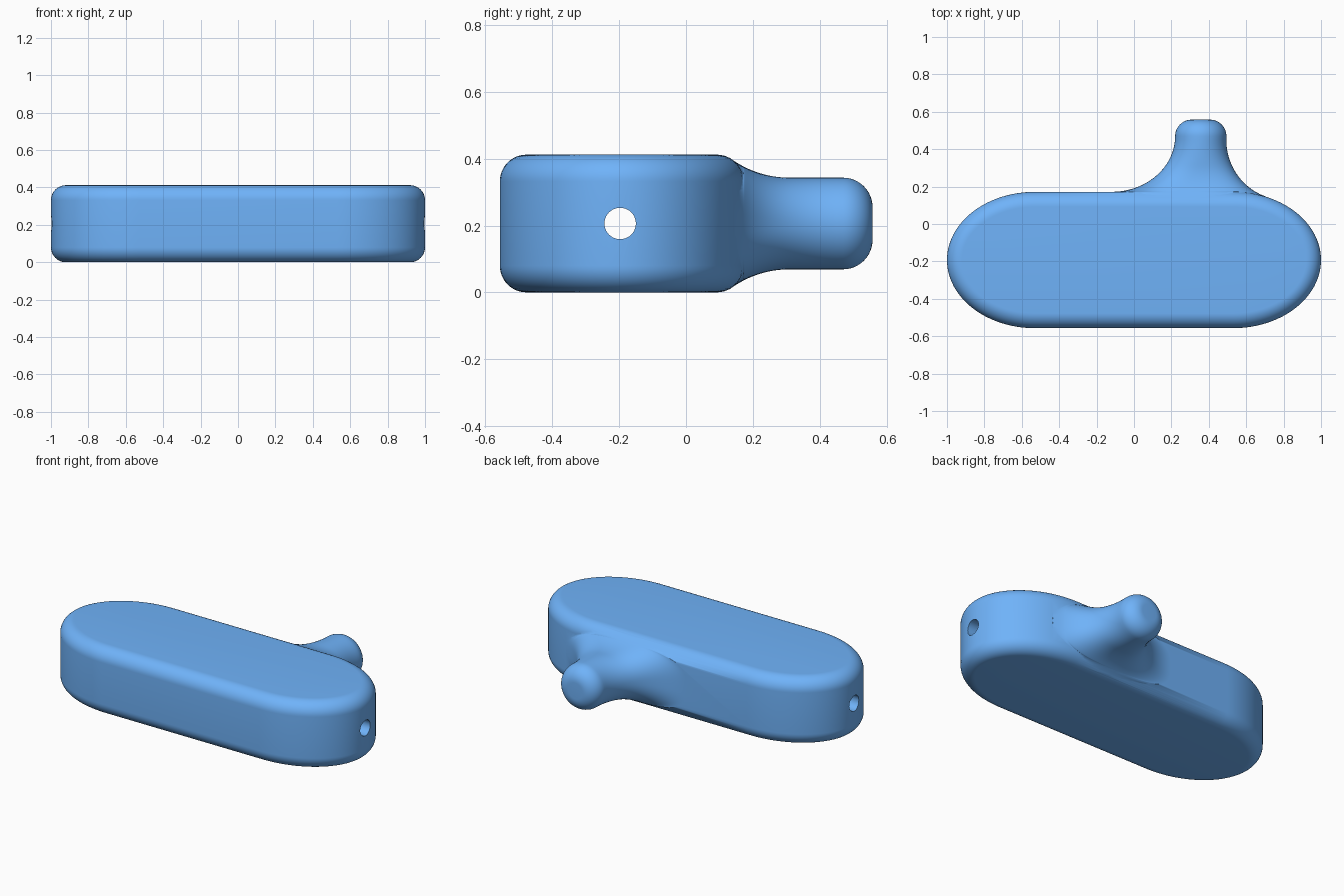
import bpy, bmesh
from math import sin, cos, pi, sqrt, radians, copysign

if "Cube" in bpy.data.objects:
    bpy.data.objects.remove(bpy.data.objects["Cube"])

MID = 0.206          # mid height of everything
STEPS = 12           # rings in each rounded edge


def loft(name, rings):
    """Skin a list of closed rings and cap both ends."""
    bm = bmesh.new()
    loops = [[bm.verts.new(p) for p in ring] for ring in rings]
    n = len(loops[0])
    for a, b in zip(loops, loops[1:]):
        for i in range(n):
            j = (i + 1) % n
            bm.faces.new((a[i], a[j], b[j], b[i]))
    bm.faces.new(loops[0])
    bm.faces.new(loops[-1])
    bmesh.ops.recalc_face_normals(bm, faces=bm.faces)
    mesh = bpy.data.meshes.new(name)
    bm.to_mesh(mesh)
    bm.free()
    obj = bpy.data.objects.new(name, mesh)
    bpy.context.collection.objects.link(obj)
    obj.data.materials.append(blue)
    return obj


blue = bpy.data.materials.new("blue")
blue.diffuse_color = (0.16, 0.45, 0.95, 1)
blue.use_nodes = True
blue.node_tree.nodes["Principled BSDF"].inputs["Base Color"].default_value = blue.diffuse_color


# Body: straight sides with half-elliptical ends, rounded top and bottom edges
def body_ring(inset, z):
    a, b, straight, n = 0.47, 0.3645, 0.53, 48
    ring = []
    for side in (1, -1):
        for i in range(n + 1):
            t = -pi / 2 + pi * i / n
            nx, ny = cos(t) / a, sin(t) / b
            k = inset / sqrt(nx * nx + ny * ny)
            x = straight + a * cos(t) - nx * k
            y = b * sin(t) - ny * k
            ring.append((side * x, side * y - 0.1925, z))
    return ring


R = 0.08
arc = [pi / 2 * i / STEPS for i in range(STEPS + 1)]
lower = [body_ring(R * (1 - sin(t)), R * (1 - cos(t))) for t in arc]
upper = [body_ring(R * (1 - sin(t)), 2 * MID - R * (1 - cos(t))) for t in reversed(arc)]
body = loft("body", lower + upper)


# Knob: round stub that flares out smoothly into the back of the body
def knob_ring(y, inset=0.0):
    s = min(max((0.47 - y) / 0.298, 0), 1)
    power = 2 / (2 + 1.2 * s ** 3)            # section grows squarer near the body
    left = 0.22 - 0.34 * (1 - sqrt(1 - s * s)) + inset
    s = min(max((0.447 - y) / 0.32, 0), sin(radians(71)))
    right = 0.494 + 0.32 * (1 - sqrt(1 - s * s)) - inset
    d = max(0.31 - y, 0)
    h = min(0.437 - sqrt(0.09 - d * d), 0.2) - inset
    cx, w = (left + right) / 2, (right - left) / 2
    ring = []
    for i in range(96):
        c, s = cos(2 * pi * i / 96), sin(2 * pi * i / 96)
        ring.append((cx + w * copysign(abs(c) ** power, c), y,
                     MID + h * copysign(abs(s) ** power, s)))
    return ring


F = 0.088
rings = [knob_ring(0.558 - F * (1 - sin(t)), F * (1 - cos(t))) for t in reversed(arc)]
rings += [knob_ring(0.47 - 0.298 * sin(pi / 2 * i / 24)) for i in range(1, 25)]
rings += [knob_ring(y) for y in (0.16, 0.145, 0.13, 0.115, 0.1, 0.05)]
knob = loft("knob", rings)

# Cutter: narrow hole running lengthwise through the body
bpy.ops.mesh.primitive_cylinder_add(vertices=40, radius=0.047, depth=3,
                                    location=(0, -0.197, MID), rotation=(0, pi / 2, 0))
hole = bpy.context.object
hole.name = "hole_cutter"
hole.data.materials.append(blue)

# Merge the knob, drill the hole
for part, operation in ((knob, 'UNION'), (hole, 'DIFFERENCE')):
    mod = body.modifiers.new(part.name, 'BOOLEAN')
    mod.object, mod.operation, mod.solver = part, operation, 'EXACT'
    bpy.ops.object.select_all(action='DESELECT')
    body.select_set(True)
    bpy.context.view_layer.objects.active = body
    bpy.ops.object.modifier_apply(modifier=mod.name)
    bpy.data.objects.remove(part)

bpy.ops.object.shade_smooth_by_angle(angle=radians(60))
